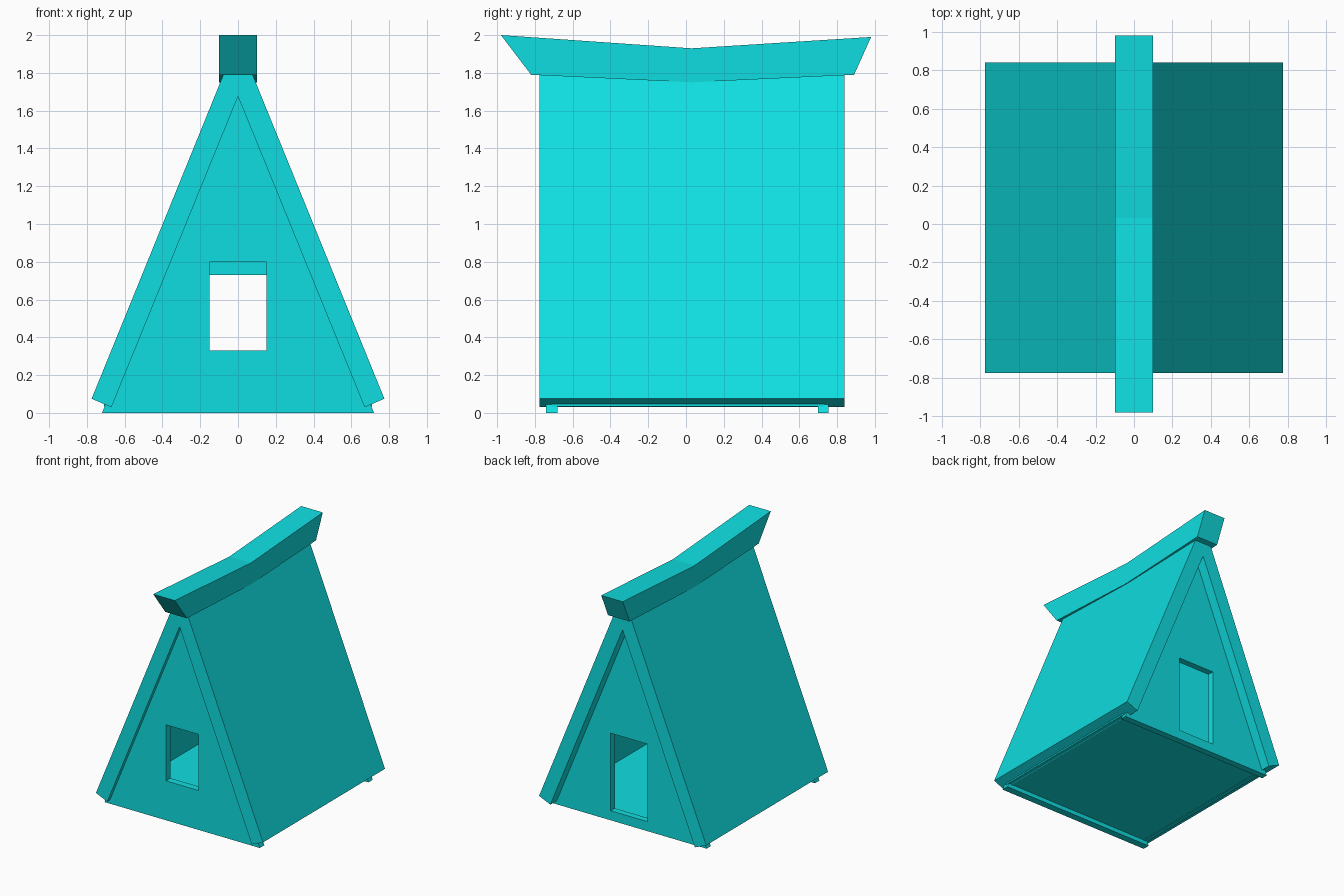
import bpy
import bmesh
from mathutils import Vector

cube = bpy.data.objects.get("Cube")
if cube:
    bpy.data.objects.remove(cube, do_unlink=True)

COLOR = (0.005, 0.73, 0.75, 1.0)
cyan = bpy.data.materials.new("cyan")
cyan.use_nodes = True
cyan.diffuse_color = COLOR
cyan.node_tree.nodes["Principled BSDF"].inputs["Base Color"].default_value = COLOR


def prism(name, outline, start, end, axis="y"):
    """Extrude a flat outline along y (outline is x, z) or along x (outline is y, z)."""
    def place(p, d):
        return (p[0], d, p[1]) if axis == "y" else (d, p[0], p[1])

    bm = bmesh.new()
    face = bm.faces.new([bm.verts.new(place(p, start)) for p in outline])
    moved = bmesh.ops.extrude_face_region(bm, geom=[face])["geom"]
    offset = Vector(place((0, 0), end - start))
    bmesh.ops.translate(bm, vec=offset, verts=[v for v in moved if isinstance(v, bmesh.types.BMVert)])
    bmesh.ops.recalc_face_normals(bm, faces=bm.faces)
    mesh = bpy.data.meshes.new(name)
    bm.to_mesh(mesh)
    bm.free()
    mesh.materials.append(cyan)
    obj = bpy.data.objects.new(name, mesh)
    bpy.context.collection.objects.link(obj)
    return obj


def rect(half, low, high):
    return [(-half, low), (half, low), (half, high), (-half, high)]


def gable_wall(name, start, end, opening):
    """Triangular end wall with a rectangular opening cut through it."""
    wall = prism(name, [(-0.72, 0), (0.72, 0), (0, 1.77)], start, end)
    cutter = prism("opening_cutter", opening, start - 0.1, end + 0.1)
    cutter.hide_render = True
    cut = wall.modifiers.new("opening", "BOOLEAN")
    cut.operation = "DIFFERENCE"
    cut.solver = "EXACT"
    cut.object = cutter
    bpy.context.view_layer.objects.active = wall
    bpy.ops.object.modifier_apply(modifier=cut.name)
    bpy.data.objects.remove(cutter, do_unlink=True)


# End walls: small window in front, taller doorway behind
gable_wall("front_wall", -0.74, -0.68, rect(0.15, 0.33, 0.80))
gable_wall("back_wall", 0.70, 0.755, rect(0.17, 0.08, 0.73))

# Floor slab between the walls
prism("floor", rect(0.71, 0.035, 0.06), -0.71, 0.73)

# Steep roof, its flat top hidden inside the ridge beam
right_half = [(0, 1.675), (0.67, 0.03), (0.775, 0.075), (0.053, 1.85)]
left_half = [(-x, z) for x, z in reversed(right_half[1:])]
prism("roof", right_half + left_half, -0.775, 0.84)

# Sagging ridge beam with flared ends
prism("ridge_beam", [(-0.82, 1.79), (0.03, 1.75), (0.89, 1.79),
                     (0.98, 1.99), (0.03, 1.93), (-0.98, 2.0)], -0.1, 0.1, axis="x")
